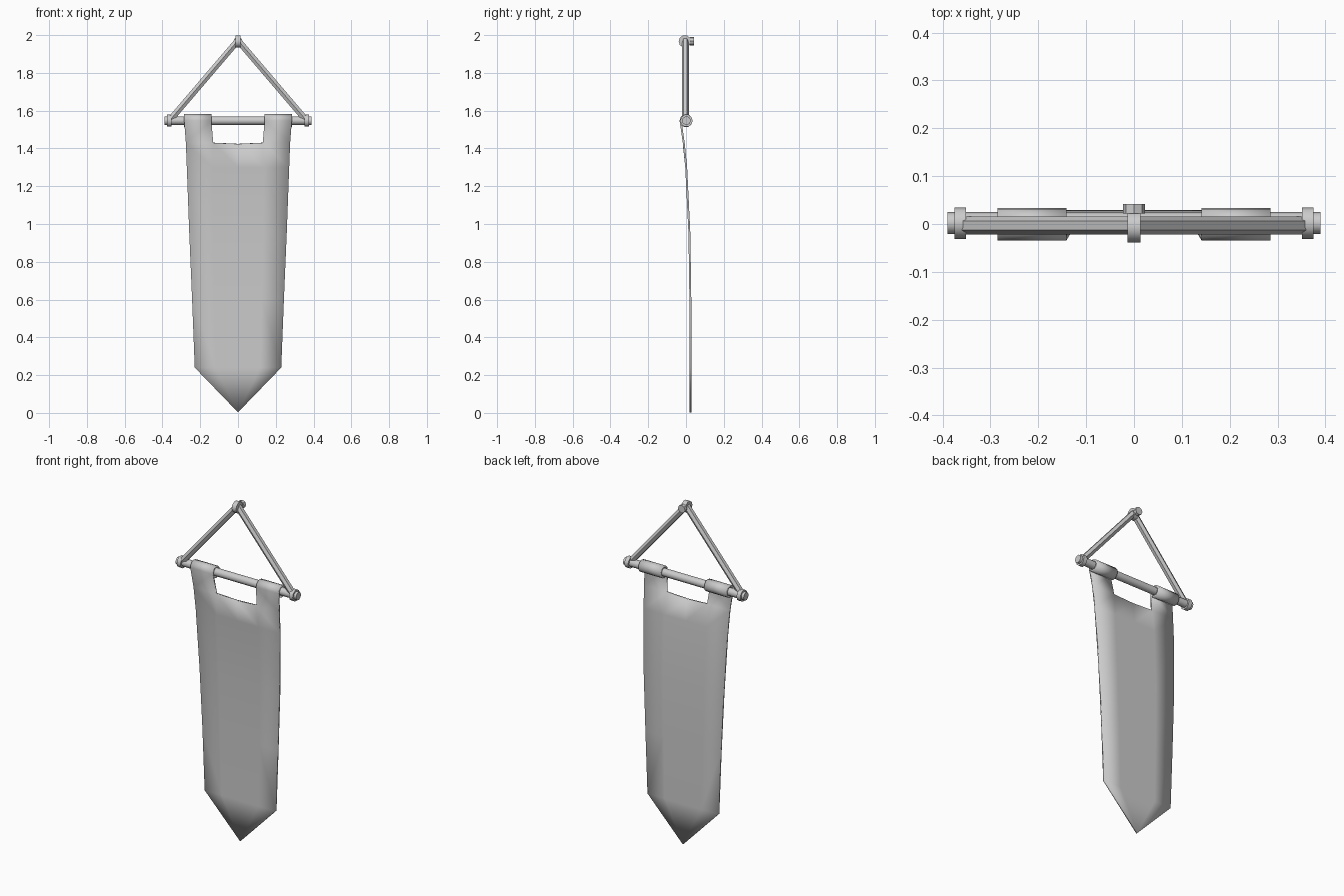
import bpy, bmesh, math
from mathutils import Vector

if "Cube" in bpy.data.objects:
    bpy.data.objects.remove(bpy.data.objects["Cube"])


def finish(name, bm, angle):
    bmesh.ops.recalc_face_normals(bm, faces=bm.faces)
    me = bpy.data.meshes.new(name)
    bm.to_mesh(me)
    bm.free()
    ob = bpy.data.objects.new(name, me)
    bpy.context.collection.objects.link(ob)
    bpy.ops.object.select_all(action='DESELECT')
    bpy.context.view_layer.objects.active = ob
    ob.select_set(True)
    if angle is None:
        bpy.ops.object.shade_smooth()
    else:
        bpy.ops.object.shade_smooth_by_angle(angle=math.radians(angle))
    return ob


def bar(name, a, b, r, sides):
    """Capped prism between two points."""
    a, b = Vector(a), Vector(b)
    d = (b - a).normalized()
    ref = Vector((0, 1, 0)) if abs(d.y) < 0.9 else Vector((0, 0, 1))
    u = (ref - d * ref.dot(d)).normalized()
    v = d.cross(u)
    bm = bmesh.new()
    rings = []
    for p in (a, b):
        rings.append([bm.verts.new(p + r * (u * math.cos(t) + v * math.sin(t)))
                      for t in (2 * math.pi * i / sides for i in range(sides))])
    for i in range(sides):
        j = (i + 1) % sides
        bm.faces.new((rings[0][i], rings[0][j], rings[1][j], rings[1][i]))
    bm.faces.new(rings[0])
    bm.faces.new(rings[1])
    return finish(name, bm, 40)


ROD_Z = 1.547

# Cross rod with end collars
bar("cross_rod", (-0.39, 0.002, ROD_Z), (0.39, 0.002, ROD_Z), 0.023, 10)
for s, side in ((-1, "left"), (1, "right")):
    bar("end_collar_" + side, (s * 0.351, 0.002, ROD_Z), (s * 0.375, 0.002, ROD_Z), 0.033, 10)
    # Hanging cord
    bar("cord_" + side, (s * 0.356, -0.003, 1.555), (0, -0.003, 1.972), 0.019, 6)

# Top ring and wall peg
bar("top_ring", (-0.014, -0.006, 1.967), (0.014, -0.006, 1.967), 0.033, 10)
bar("peg_shaft", (0, -0.005, 1.968), (0, 0.03, 1.968), 0.014, 8)
bar("peg_head", (0, 0.022, 1.968), (0, 0.042, 1.968), 0.023, 8)

# Cloth: rows of (z, y, half width, inner column x)
ROWS = [(1.43, -0.012, 0.276, 0.131), (1.30, 0.001, 0.271, 0.135),
        (0.95, 0.018, 0.258, 0.132), (0.60, 0.023, 0.243, 0.125),
        (0.24, 0.024, 0.229, 0.118)]
bm = bmesh.new()
grid = []
for i, (z, y, w, inner) in enumerate(ROWS):
    mid_z = z - 0.006 if i == 0 else z
    grid.append([bm.verts.new((x, y, mid_z if x == 0 else z))
                 for x in (-w, -inner, 0, inner, w)])
for r0, r1 in zip(grid, grid[1:]):
    for i in range(4):
        bm.faces.new((r0[i], r0[i + 1], r1[i + 1], r1[i]))
# Pointed bottom
tip = bm.verts.new((0, 0.024, 0.003))
for i in range(4):
    bm.faces.new((grid[-1][i], grid[-1][i + 1], tip))
# Tabs wrapped around the rod
for s in (-1, 1):
    prev = (grid[0][0], grid[0][1]) if s < 0 else (grid[0][4], grid[0][3])
    for k in range(11):
        t = math.radians(180 - 31 * k)
        y, z = 0.029 * math.cos(t), ROD_Z + 0.030 * math.sin(t)
        cur = (bm.verts.new((s * 0.285, y, z)), bm.verts.new((s * 0.141, y, z)))
        bm.faces.new((prev[0], prev[1], cur[1], cur[0]))
        prev = cur
cloth = finish("banner_cloth", bm, None)
m = cloth.modifiers.new("thickness", 'SOLIDIFY')
m.thickness = 0.01
m.offset = 0
